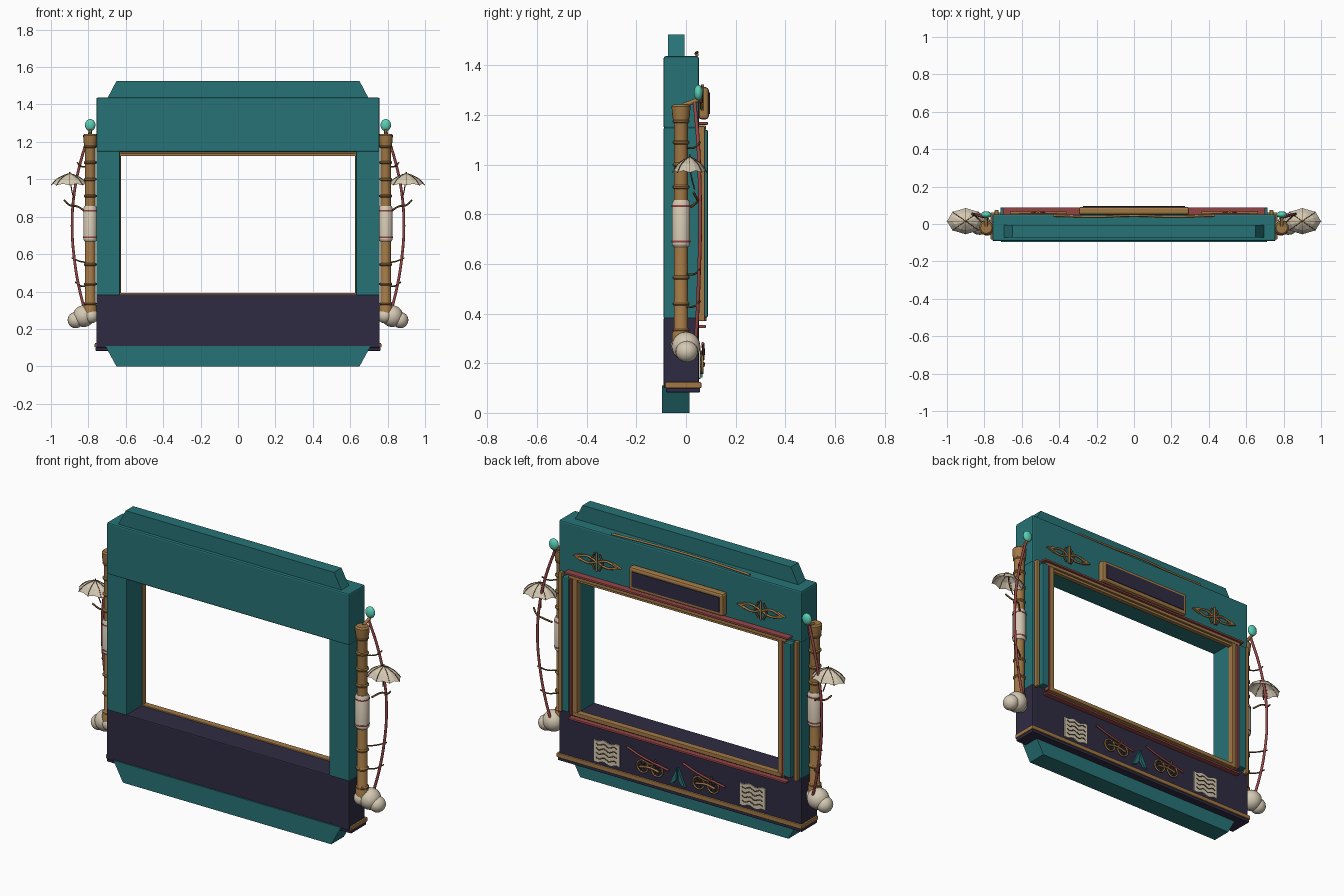
import bpy, bmesh, math
from mathutils import Vector

if "Cube" in bpy.data.objects:
    bpy.data.objects.remove(bpy.data.objects["Cube"])


def material(name, r, g, b):
    m = bpy.data.materials.new(name)
    m.use_nodes = True
    m.diffuse_color = (r, g, b, 1)
    m.node_tree.nodes["Principled BSDF"].inputs["Base Color"].default_value = (r, g, b, 1)
    return m


TEAL = material("deep teal", .02, .17, .18)
NAVY = material("dark navy", .028, .024, .055)
GOLD = material("antique gold", .36, .19, .06)
BRONZE = material("dark bronze", .14, .075, .025)
CREAM = material("cream", .66, .58, .45)
RED = material("muted red", .3, .06, .06)
JADE = material("pale jade", .1, .62, .46)


def finish(name, bm, mat, smooth=False):
    bmesh.ops.recalc_face_normals(bm, faces=bm.faces)
    mesh = bpy.data.meshes.new(name)
    bm.to_mesh(mesh)
    bm.free()
    mesh.materials.append(mat)
    ob = bpy.data.objects.new(name, mesh)
    bpy.context.collection.objects.link(ob)
    if smooth:
        bpy.ops.object.select_all(action='DESELECT')
        ob.select_set(True)
        bpy.context.view_layer.objects.active = ob
        bpy.ops.object.shade_smooth_by_angle()
    return ob


def prism(name, outline, y0, y1, mat, bevel=0):
    """Extrude an (x, z) outline from y0 to y1."""
    bm = bmesh.new()
    face = bm.faces.new([bm.verts.new((x, y0, z)) for x, z in outline])
    out = bmesh.ops.extrude_face_region(bm, geom=[face])
    for v in out["geom"]:
        if isinstance(v, bmesh.types.BMVert):
            v.co.y = y1
    if bevel:
        bmesh.ops.bevel(bm, geom=bm.edges[:], offset=bevel, segments=2, profile=.5, affect='EDGES')
    return finish(name, bm, mat)


def box(name, xs, ys, zs, mat, bevel=0):
    (a, b), (c, d) = sorted(xs), zs
    return prism(name, [(a, c), (b, c), (b, d), (a, d)], *ys, mat, bevel)


def lathe(name, profile, centre, mat, n=16):
    """Spin a (radius, z) profile about a vertical axis."""
    bm = bmesh.new()
    rings = []
    for r, z in profile:
        rings.append([bm.verts.new((centre[0] + r * math.cos(math.tau * i / n),
                                    centre[1] + r * math.sin(math.tau * i / n), z)) for i in range(n)])
    for lo, hi in zip(rings, rings[1:]):
        for i in range(n):
            j = (i + 1) % n
            bm.faces.new((lo[i], lo[j], hi[j], hi[i]))
    bm.faces.new(rings[0])
    bm.faces.new(rings[-1])
    return finish(name, bm, mat, True)


def ball(name, centre, size, mat):
    bm = bmesh.new()
    bmesh.ops.create_uvsphere(bm, u_segments=20, v_segments=12, radius=1)
    for v in bm.verts:
        v.co = Vector(c * s for c, s in zip(v.co, size)) + Vector(centre)
    return finish(name, bm, mat, True)


def tube(name, pts, radius, mat, closed=False):
    """Round tube that follows a smooth path."""
    cu = bpy.data.curves.new(name, 'CURVE')
    cu.dimensions = '3D'
    cu.bevel_depth, cu.bevel_resolution, cu.resolution_u = radius, 2, 6
    cu.use_fill_caps = True
    sp = cu.splines.new('BEZIER')
    sp.bezier_points.add(len(pts) - 1)
    for bp, p in zip(sp.bezier_points, pts):
        bp.co = p
        bp.handle_left_type = bp.handle_right_type = 'AUTO'
    sp.use_cyclic_u = closed
    cu.materials.append(mat)
    ob = bpy.data.objects.new(name, cu)
    bpy.context.collection.objects.link(ob)
    bpy.ops.object.select_all(action='DESELECT')
    ob.select_set(True)
    bpy.context.view_layer.objects.active = ob
    bpy.ops.object.convert(target='MESH')
    return ob


def circle(x, y, z, r, n=8):
    return [(x + r * math.cos(math.tau * i / n), y, z + r * math.sin(math.tau * i / n)) for i in range(n)]


# Main frame
DEPTH = (-.09, .052)
box("top_beam", (-.757, .757), DEPTH, (1.145, 1.437), TEAL, .008)
box("bottom_beam", (-.757, .757), DEPTH, (.1, .385), NAVY, .006)
box("base_slab", (-.762, .762), (-.08, .057), (.083, .1), NAVY, .003)
prism("crest", [(-.7, 1.43), (.7, 1.43), (.65, 1.525), (-.65, 1.525)], -.073, -.006, TEAL)
prism("foot", [(-.65, 0), (.65, 0), (.71, .11), (-.71, .11)], -.097, .015, TEAL)
box("base_trim", (-.766, .766), (-.084, .062), (.1, .124), GOLD, .004)

# Mouldings above and below the opening
for name, w, zs, y, mat in [("lintel_red", .7, (1.16, 1.172), .088, RED),
                            ("lintel_gold", .68, (1.14, 1.158), .08, GOLD),
                            ("lintel_inner", .65, (1.125, 1.14), .07, GOLD),
                            ("sill_gold", .65, (.37, .392), .08, GOLD),
                            ("sill_red", .68, (.342, .354), .08, RED)]:
    box(name, (-w, w), (.045, y), zs, mat, .003)
tube("top_garland", [(-.43, .045, 1.442), (-.2, .04, 1.447), (0, .045, 1.452),
                     (.2, .04, 1.447), (.43, .045, 1.442)], .006, GOLD)

# Name board
box("board_frame", (-.295, .295), (.05, .092), (1.183, 1.312), GOLD, .012)
box("board_panel", (-.272, .272), (.09, .096), (1.205, 1.29), NAVY)


def parasol(s):
    cx, cy, n = s * .9, .015, 16
    bm = bmesh.new()
    apex = bm.verts.new((cx, cy, 1.032))
    rings = []
    for f, z in [(.35, 1.02), (.7, 1.0), (1, .968)]:
        ring = []
        for i in range(n):
            a = math.tau * i / n
            k = f * (1 - .08 * (i % 2))
            ring.append(bm.verts.new((cx + .1 * k * math.cos(a), cy + .07 * k * math.sin(a),
                                      z + .008 * f * (i % 2))))
        rings.append(ring)
    for i in range(n):
        j = (i + 1) % n
        bm.faces.new((apex, rings[0][i], rings[0][j]))
        for lo, hi in zip(rings, rings[1:]):
            bm.faces.new((lo[i], hi[i], hi[j], lo[j]))
    ribs = [[apex.co.copy()] + [r[i].co.copy() for r in rings] for i in range(0, n, 2)]
    finish("parasol_canopy", bm, CREAM)
    for rib in ribs:
        tube("parasol_rib", rib, .0018, BRONZE)
    tube("parasol_handle", [(cx, cy, 1.04), (s * .892, .02, .96), (s * .88, .035, .9)], .003, BRONZE)


# Jambs, poles and hanging pieces on both sides
for s in (-1, 1):
    box("jamb", (s * .632, s * .757), DEPTH, (.38, 1.15), TEAL, .005)
    box("pilaster", (s * .672, s * .715), (.04, .088), (.385, 1.14), TEAL, .005)
    box("outer_strip", (s * .725, s * .745), (.045, .076), (.37, 1.155), GOLD, .004)
    box("red_strip", (s * .66, s * .67), (.045, .082), (.37, 1.14), RED, .002)
    box("inner_strip", (s * .626, s * .655), (.045, .078), (.37, 1.145), GOLD, .004)

    # Jointed pole with cloth wrap
    axis = (s * .79, -.02)
    lathe("pole", [(.036, .27), (.036, .32), (.028, .335), (.028, 1.16), (.036, 1.2),
                   (.038, 1.235), (.03, 1.243)], axis, GOLD)
    for z in (.335, .44, .545, .91, 1.0, 1.09, 1.175):
        lathe("pole_joint", [(.029, z - .008), (.034, z - .003), (.034, z + .003), (.029, z + .008)], axis, GOLD)
    lathe("pole_wrap", [(.031, .668), (.037, .678), (.037, .845), (.031, .857)], axis, CREAM)
    for z in (.69, .833):
        lathe("wrap_band", [(.038, z - .004), (.039, z), (.038, z + .004)], axis, RED)

    # Round stones at the pole foot
    ball("stone_large", (s * .825, 0, .268), (.058, .058, .058), CREAM)
    ball("stone_outer", (s * .868, .003, .247), (.043, .045, .043), CREAM)
    ball("stone_inner", (s * .785, -.02, .27), (.04, .042, .04), CREAM)

    # Bowed red rod and jade bead
    tube("bowed_rod", [(s * x, y, z) for x, y, z in
                       [(.793, .035, 1.25), (.84, .048, 1.1), (.875, .055, .93), (.887, .057, .75),
                        (.872, .052, .55), (.845, .046, .4), (.82, .04, .3)]], .0075, RED)
    ball("jade_bead", (s * .79, .05, 1.29), (.028, .018, .032), JADE)
    tube("bead_bracket", [(s * .79, -.01, 1.24), (s * .79, .02, 1.25), (s * .79, .05, 1.262)], .009, GOLD)
    for z, x in ((.57, .874), (.44, .855), (1.08, .845)):
        tube("rod_tie", [(s * .8, 0, z - .012), (s * .84, .035, z - .01), (s * (x + .015), .057, z + .01)], .004, BRONZE)
    tube("rod_hook", [(s * .93, .03, .888), (s * .9, .045, .862), (s * .86, .05, .855),
                      (s * .82, .02, .83)], .005, BRONZE)
    parasol(s)

    # Crossed gilt ornament beside the name board
    cx, cz, y = s * .512, 1.268, .062
    for t in (-1, 1):
        tube("ornament_scroll", [(cx - .13, y, cz), (cx - .06, y, cz + t * .018), (cx, y, cz),
                                 (cx + .06, y, cz - t * .018), (cx + .13, y, cz)], .006, GOLD)
        prism("ornament_tip", [(cx + t * .15, cz), (cx + t * .1, cz + .018), (cx + t * .115, cz),
                               (cx + t * .1, cz - .018)], .053, .067, GOLD)
        tube("ornament_wing", [(cx + t * .015, y, cz + .045), (cx + t * .035, y, cz),
                               (cx + t * .015, y, cz - .045)], .005, BRONZE)
    tube("ornament_spear", [(cx, y + .005, cz - .05), (cx, y + .005, cz + .055)], .006, GOLD)

    # Paper sheet with wavy lines
    px, w = s * .455, .08
    top = [(px + w * i / 6, .262 + .006 * math.sin(i)) for i in range(-6, 7)]
    low = [(x, z - .12) for x, z in reversed(top)]
    prism("paper_sheet", top + low, .05, .059, CREAM)
    for k in range(4):
        tube("paper_line", [(px + w * i / 5, .06, .165 + .026 * k + .006 * math.sin(i * 1.6))
                            for i in range(-4, 5)], .0028, BRONZE)

# Two small carts on the lower panel
for cx in (.18, -.17):
    for dx in (.045, -.045):
        tube("cart_wheel", circle(cx + dx, .066, .195, .034), .005, GOLD, True)
        for a in range(3):
            v = Vector((math.cos(a * math.pi / 3), 0, math.sin(a * math.pi / 3))) * .033
            hub = Vector((cx + dx, .066, .195))
            tube("wheel_spoke", [hub - v, hub + v], .0025, BRONZE)
    tube("cart_axle", [(cx - .06, .07, .19), (cx, .07, .2), (cx + .06, .07, .19)], .006, GOLD)
    tube("cart_seat", [(cx - .04, .068, .25), (cx - .02, .068, .222), (cx + .03, .068, .225)], .006, BRONZE)
    tube("cart_shaft", [(cx + .14, .068, .28), (cx + .05, .07, .25), (cx - .12, .068, .215)], .006, RED)

# Split teal tent between the carts
for s in (-1, 1):
    prism("tent_side", [(.01 + s * .003, .24), (.01 + s * .048, .142), (.01 + s * .025, .15),
                        (.01 + s * .006, .175)], .05, .066, TEAL)
